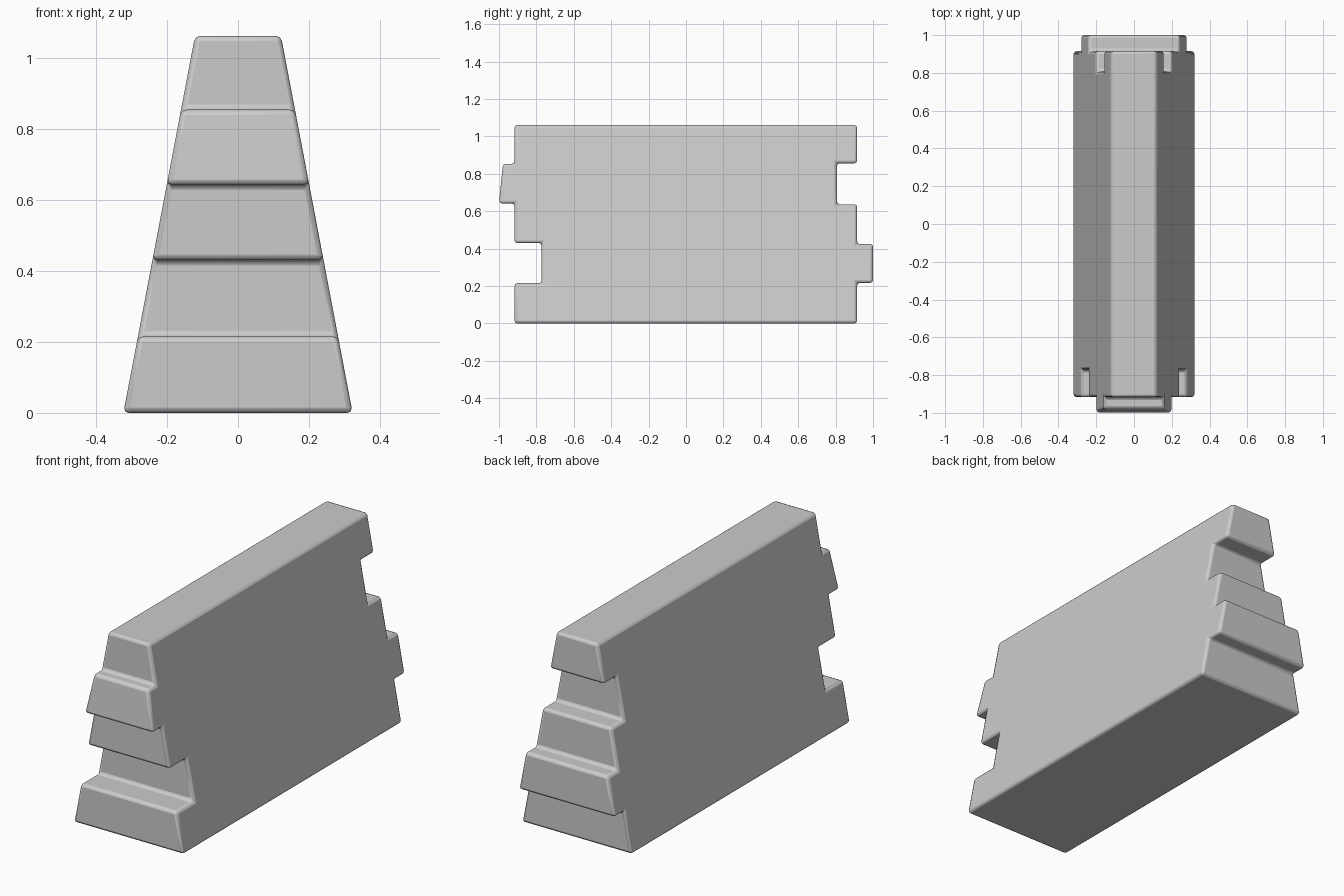
import bpy, bmesh

if "Cube" in bpy.data.objects:
    bpy.data.objects.remove(bpy.data.objects["Cube"])

# Side outline (y, z): front tongue and groove, back groove and tongue
outline = [
    (-0.917, 0.0), (0.915, 0.0),
    (0.915, 0.217), (1.0, 0.217), (1.0, 0.424), (0.915, 0.424),    # back tongue
    (0.915, 0.637), (0.807, 0.637), (0.807, 0.856), (0.915, 0.856),  # back groove
    (0.915, 1.061), (-0.917, 1.061),
    (-0.917, 0.853), (-0.979, 0.853), (-1.0, 0.642), (-0.917, 0.642),  # front tongue
    (-0.917, 0.430), (-0.772, 0.430), (-0.772, 0.215), (-0.917, 0.215),  # front groove
]


def half_width(z):
    return 0.3225 - 0.19 * z


# Tapered block: the outline spanned between two leaning side walls
bm = bmesh.new()
right = [bm.verts.new((half_width(z), y, z)) for y, z in outline]
left = [bm.verts.new((-half_width(z), y, z)) for y, z in outline]
bm.faces.new(right)
bm.faces.new(left[::-1])
n = len(outline)
for i in range(n):
    j = (i + 1) % n
    bm.faces.new((right[j], right[i], left[i], left[j]))
bmesh.ops.recalc_face_normals(bm, faces=bm.faces)
mesh = bpy.data.meshes.new("interlocking_block")
bm.to_mesh(mesh)
bm.free()
block = bpy.data.objects.new("interlocking_block", mesh)
bpy.context.collection.objects.link(block)

# Softened edges and inner corners
bevel = block.modifiers.new("soft_edges", 'BEVEL')
bevel.width = 0.015
bevel.segments = 2
bevel.limit_method = 'ANGLE'
bevel.angle_limit = 0.5

bpy.context.view_layer.objects.active = block
block.select_set(True)
bpy.ops.object.shade_smooth_by_angle()
normals = block.modifiers.new("flat_face_normals", 'WEIGHTED_NORMAL')
normals.keep_sharp = True
